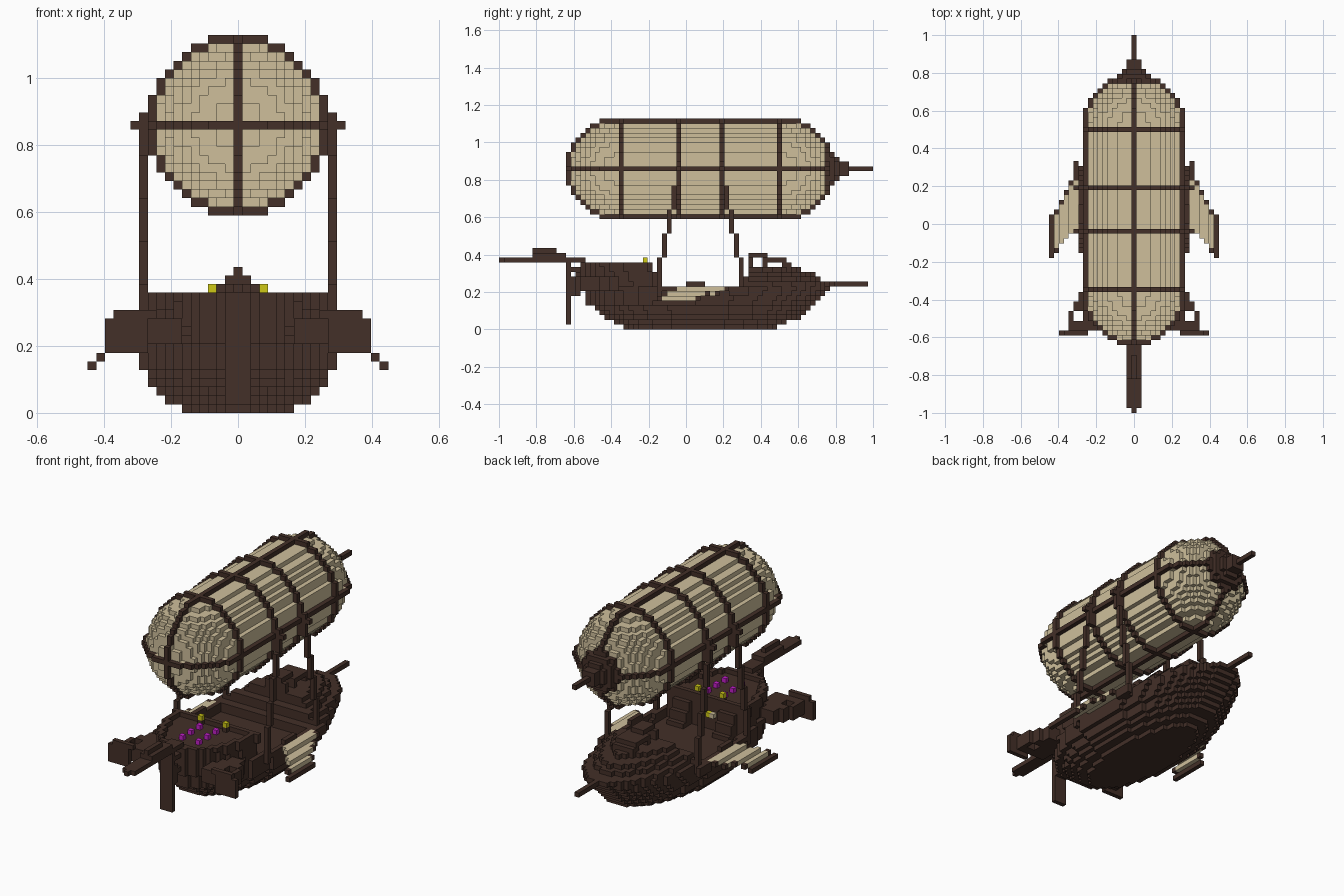
import bpy
import bmesh
from itertools import product

cube = bpy.data.objects.get("Cube")
if cube:
    bpy.data.objects.remove(cube)

V = 1 / 39  # edge of one block


def material(name, rgb):
    m = bpy.data.materials.new(name)
    m.use_nodes = True
    colour = (*rgb, 1)
    m.diffuse_color = colour
    m.node_tree.nodes["Principled BSDF"].inputs["Base Color"].default_value = colour
    return m


WOOD = material("dark wood", (0.056, 0.029, 0.021))
CANVAS = material("canvas", (0.62, 0.52, 0.33))
YELLOW = material("lamp yellow", (0.62, 0.58, 0.008))
MAGENTA = material("flower magenta", (0.56, 0.015, 0.6))


def block(x, y, z):
    """Cells of a box; each argument is one index or an inclusive pair."""
    spans = [(s, s) if isinstance(s, int) else s for s in (x, y, z)]
    return set(product(*(range(a, b + 1) for a, b in spans)))


def mirrored(cells):
    return cells | {(-x, y, z) for x, y, z in cells}


def build(name, cells, mat):
    """Mesh the exposed faces of a set of block cells."""
    bm = bmesh.new()
    verts = {}

    def vert(p):
        if p not in verts:
            verts[p] = bm.verts.new(((p[0] - 0.5) * V, p[1] * V - 1, p[2] * V))
        return verts[p]

    for cell in cells:
        for axis, side in product(range(3), (0, 1)):
            near = list(cell)
            near[axis] += 2 * side - 1
            if tuple(near) in cells:
                continue
            ring = []
            for u, w in ((0, 0), (1, 0), (1, 1), (0, 1)):
                p = list(cell)
                p[axis] += side
                p[(axis + 1) % 3] += u
                p[(axis + 2) % 3] += w
                ring.append(vert(tuple(p)))
            bm.faces.new(ring if side else ring[::-1])
    mesh = bpy.data.meshes.new(name)
    bm.to_mesh(mesh)
    bm.free()
    mesh.materials.append(mat)
    obj = bpy.data.objects.new(name, mesh)
    bpy.context.collection.objects.link(obj)


# Balloon: a capsule of canvas inside a one-block shell of hoops and rods
AXIS_Z, FRONT, BACK, R = 33, 24, 59, 10.5
HOOPS = (25, 37, 46, 58)
canvas, frame = set(), set()
for x, y, z in block((-10, 10), (13, 70), (23, 43)):
    dy = max(FRONT - y, 0, y - BACK)
    dz = z - AXIS_Z
    d = (x * x + dy * dy + dz * dz) ** 0.5
    if d <= R - 1:
        canvas.add((x, y, z))
    elif d <= R and (x == 0 or dz == 0 or y in HOOPS):
        frame.add((x, y, z))
build("balloon_canvas", canvas, CANVAS)
build("balloon_frame", frame, WOOD)

# Tail cone and spike
cone = block(0, (70, 77), AXIS_Z)
for y, r in ((68, 4.3), (69, 3.7), (70, 2.5), (71, 1.5), (72, 1.5)):
    cone |= {(x, y, z) for x, y, z in block((-4, 4), y, (29, 37))
             if x * x + (z - AXIS_Z) ** 2 <= r * r}
build("tail_spike", cone, WOOD)

# Leaning struts between hull and balloon
struts = set()
for start, lean in ((33, 1), (50, -1)):
    for step in range(5):
        z = 10 + 5 * step
        struts |= block(11, start + lean * step, (z, z + 4))
    struts |= block(11, start, (7, 9))
    struts |= block((11, 12), start + 4 * lean, AXIS_Z)
struts |= block(12, (48, 51), (7, 8))
build("struts", mirrored(struts), WOOD)

# Hull: half width, stern and bow index for each layer
LAYERS = ((6, 26, 57), (8, 24, 59), (9, 22, 62), (10, 21, 63), (10, 20, 64),
          (11, 18, 65), (11, 18, 66), (11, 18, 67), (11, 17, 68), (10, 17, 69),
          (10, 17, 66), (10, 17, 65), (10, 17, 62), (10, 17, 62))
hull = set()
for z, (width, stern, bow) in enumerate(LAYERS):
    mid, half = (stern + bow) / 2, (bow - stern) / 2 + 0.5
    for y in range(stern, bow + 1):
        # plan is more pointed at the bow and towards the keel
        power = 0.05 * z + (2 if y < mid else 1.65)
        w = width * (1 - (abs(y - mid) / half) ** power) ** 0.5
        if y >= 52:            # bow terraces step inwards as they rise
            w -= max(z - 9, 0) * 0.8
        for x in range(-11, 12):
            if abs(x) > w + 0.4:
                continue
            edge = abs(x) > w - 0.8
            if y <= 31:        # raised stern deck with a rim
                keep = z <= 12 or edge or y in (17, 18, 31)
            elif y < 48:       # open main deck with a gunwale
                keep = z <= 6 or (edge and z <= 8)
            elif y < 52:       # steps up to the bow
                keep = z <= (8 if y < 50 else 10)
            else:              # raised bow deck
                keep = z <= 12
            if keep:
                hull.add((x, y, z))
hull |= block((-1, 1), 31, 13)
build("hull", hull, WOOD)

# Stairs down to the main deck
stairs = set()
for i in range(3):
    stairs |= block((4, 7), 32 + i, (7, 11 - 2 * i))
build("stairs", mirrored(stairs), WOOD)

# Gunwale cleat amidships
build("cleats", mirrored(block(11, (39, 42), 9)), WOOD)

# Bowsprit and arch on the bow deck
build("bowsprit", block(0, (69, 76), 9), WOOD)
arch = block((-1, 1), (52, 55), 15)
for y in (52, 55):
    arch |= block((-2, 2), y, (13, 14))
arch |= block((-2, 2), (56, 59), 14) | block((-2, 2), (59, 60), 13)
build("bow_arch", arch, WOOD)

# Stern beam and rudder
beam = block((-1, 1), (1, 17), 14) | block(0, 0, 14)
beam |= block((-1, 1), (7, 13), 15) | block(0, (7, 11), 16)
build("stern_beam", beam, WOOD)
rudder = block((-1, 1), 14, (1, 13)) | block((-1, 1), 15, (7, 10))
rudder |= block((-1, 1), 16, 9) | block((-1, 1), (15, 16), 12)
build("rudder", rudder, WOOD)

# Side vanes on bracing arms
vanes = block((11, 15), 16, (7, 10)) | block((10, 14), 16, 11)
vanes |= block((7, 13), (17, 18), (8, 10)) | block(13, (19, 20), (8, 10))
vanes |= block((7, 10), (19, 20), (8, 10)) | block((8, 12), (21, 22), (8, 10))
vanes |= block((9, 11), (23, 24), (8, 10))
build("side_vanes", mirrored(vanes), WOOD)

# Swept side sails, dropping outwards, with dark spars on tip and edge
sail, spar = set(), set()
for x, y0, y1, z in ((12, 38, 48, 8), (13, 37, 47, 8), (14, 36, 45, 7),
                     (15, 35, 43, 7), (16, 34, 41, 6)):
    sail |= block(x, (y0, y1 - 1), z)
    spar |= block(x, y1, z)
spar |= block(17, (32, 40), 5) | block(16, 33, 6)
build("side_sails", mirrored(sail), CANVAS)
build("sail_spars", mirrored(spar), WOOD)

# Deck lamps, flowers and the door fittings
build("deck_lamps", mirrored(block(3, 30, 14)), YELLOW)
build("lamp_posts", mirrored(block(3, 30, 13)), WOOD)
flowers = set()
for y in (22, 25, 28):
    flowers |= block(2, y, 13)
build("flowers", mirrored(flowers), MAGENTA)
build("door_lamp", block(-1, 32, 10), YELLOW)
build("door_plate", block(-2, 32, 10), CANVAS)
